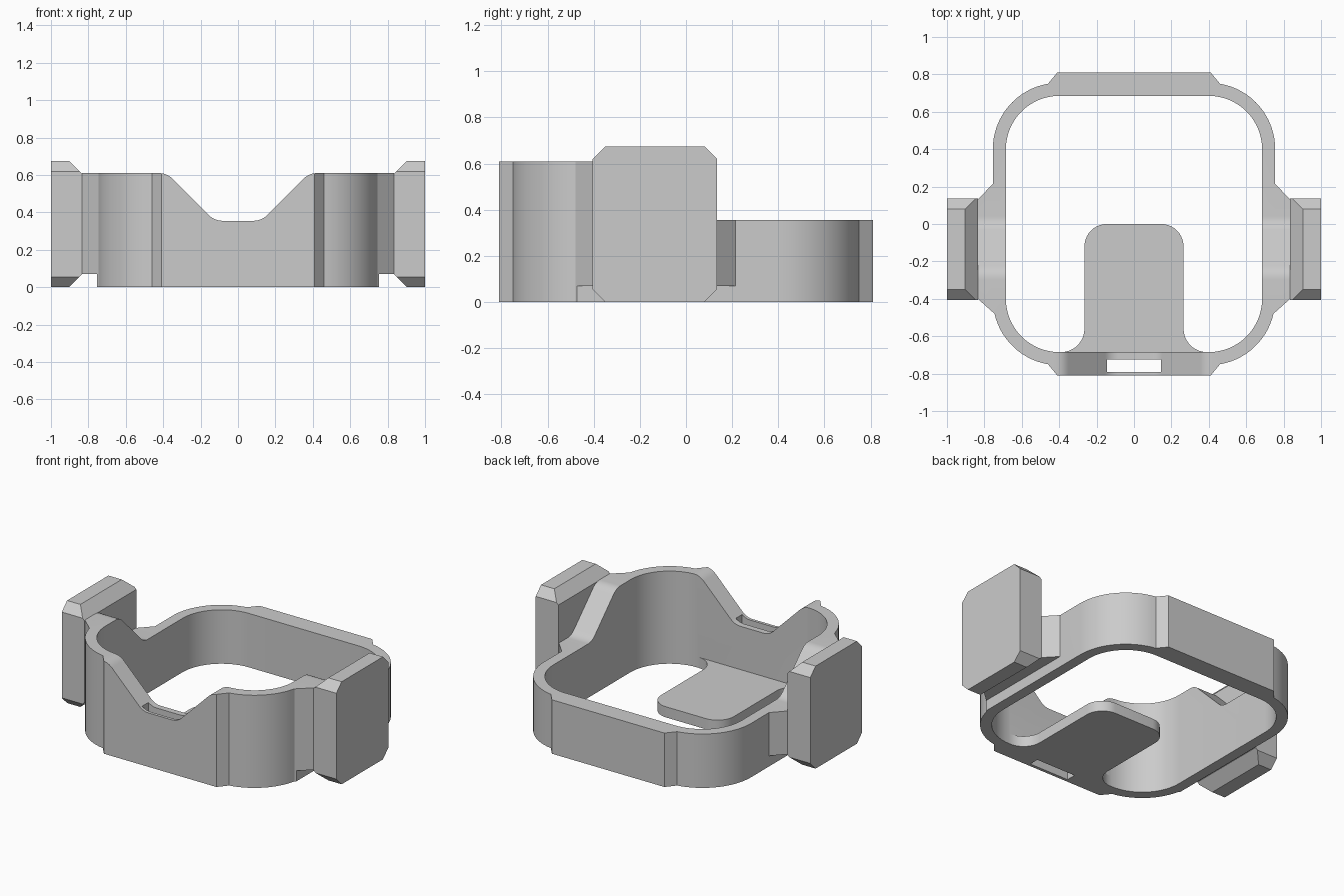
import bpy
import bmesh
from math import sin, cos, tan, radians, atan2, sqrt, pi

cube = bpy.data.objects.get("Cube")
if cube:
    bpy.data.objects.remove(cube, do_unlink=True)

grey = bpy.data.materials.new("plain_grey")
grey.use_nodes = True
COLOUR = (0.6, 0.6, 0.6, 1)
grey.diffuse_color = COLOUR
grey.node_tree.nodes["Principled BSDF"].inputs["Base Color"].default_value = COLOUR


def prism(name, points, low, high, axis="z"):
    """Extrude a 2D outline along an axis; the two other axes keep their order."""
    place = {"x": lambda a, b, t: (t, a, b),
             "y": lambda a, b, t: (a, t, b),
             "z": lambda a, b, t: (a, b, t)}[axis]
    bm = bmesh.new()
    bottom = [bm.verts.new(place(a, b, low)) for a, b in points]
    top = [bm.verts.new(place(a, b, high)) for a, b in points]
    bm.faces.new(bottom)
    bm.faces.new(top)
    for i in range(len(points)):
        j = (i + 1) % len(points)
        bm.faces.new((bottom[i], bottom[j], top[j], top[i]))
    bmesh.ops.recalc_face_normals(bm, faces=bm.faces)
    mesh = bpy.data.meshes.new(name)
    bm.to_mesh(mesh)
    bm.free()
    mesh.materials.append(grey)
    obj = bpy.data.objects.new(name, mesh)
    bpy.context.collection.objects.link(obj)
    return obj


def combine(target, tool, operation):
    """Apply an exact boolean and discard the tool."""
    mod = target.modifiers.new(operation, "BOOLEAN")
    mod.operation = operation
    mod.solver = "EXACT"
    mod.object = tool
    bpy.context.view_layer.objects.active = target
    bpy.ops.object.modifier_apply(modifier=mod.name)
    bpy.data.objects.remove(tool, do_unlink=True)


def arc(cx, cy, r, start, end, steps=16):
    angles = [radians(start + (end - start) * i / steps) for i in range(steps + 1)]
    return [(cx + r * cos(a), cy + r * sin(a)) for a in angles]


def mirrored(half):
    """Close an outline by mirroring its right half."""
    return half + [(-x, y) for x, y in reversed(half)]


def box(x0, x1, y0, y1):
    return [(x0, y0), (x1, y0), (x1, y1), (x0, y1)]


HIGH, LOW, FLOOR = 0.61, 0.355, 0.07
C, R_OUT, R_IN = 0.4, 0.355, 0.285


def slope(start, r=0.1):
    """Rounded 45 degree ramp from LOW at start up to HIGH, heading in +."""
    t = r * tan(pi / 8)
    end = start + HIGH - LOW
    return (arc(start - t, LOW + r, r, -90, -45, 6)
            + arc(end + t, HIGH - r, r, 135, 90, 6))


# Outer band with raised front and back plates and side gussets
half = ([(0.41, -0.81)]
        + arc(C, -C, R_OUT, -80.3, -13, 14)
        + [(0.835, -0.4), (0.835, 0.13), (0.755, 0.215)]
        + arc(C, C, R_OUT, 0, 80.3, 16)
        + [(0.41, 0.81)])
band = prism("band", mirrored(half), 0, HIGH)

# Rounded square opening
opening = mirrored(arc(C, -C, R_IN, -90, 0) + arc(C, C, R_IN, 0, 90))
combine(band, prism("opening_cutter", opening, -1, 1), "DIFFERENCE")

# Undercut beneath each gusset
for side in (1, -1):
    undercut = box(0.755 * side, 0.9 * side, -0.55, 0.3)
    combine(band, prism("undercut_cutter", undercut, -0.5, FLOOR), "DIFFERENCE")

# Step down from the tall front to the low back
step = [(-y, z) for y, z in slope(0.0)]
combine(band, prism("step_cutter", [(1, LOW)] + step + [(-0.36, 1), (1, 1)],
                    -1.2, 1.2, "x"), "DIFFERENCE")

# Dip in the front wall
dip = slope(0.125) + [(0.44, 1)]
combine(band, prism("dip_cutter", mirrored(dip), -1, -0.6, "y"), "DIFFERENCE")

# Floor tongue with rounded tip and filleted root
tongue_half = ([(0.39, -0.7)]
               + arc(0.39, -0.56, 0.125, 270, 180, 10)
               + arc(0.145, -0.12, 0.12, 0, 90, 10))
combine(band, prism("tongue", mirrored(tongue_half), 0, FLOOR), "UNION")

# Strap slot through the front wall
combine(band, prism("slot_cutter", box(-0.145, 0.145, -0.79, -0.725), -1, 1), "DIFFERENCE")

# Smooth the curved walls while keeping edges crisp
bpy.ops.object.select_all(action="DESELECT")
band.select_set(True)
bpy.context.view_layer.objects.active = band
bpy.ops.object.shade_smooth_by_angle(angle=radians(20))

# Chamfered side pads
TOP, CH, INNER = 0.675, 0.055, 0.068
Y0, Y1 = -0.405, 0.135
face = [(Y0 + CH, 0), (Y1 - CH, 0), (Y1, CH), (Y1, TOP - CH),
        (Y1 - CH, TOP), (Y0 + CH, TOP), (Y0, TOP - CH), (Y0, CH)]
for name, side in (("left_pad", 1), ("right_pad", -1)):
    pad = prism(name, face, 0.8 * side, 1.0 * side, "x")
    section = [(0.835, INNER), (0.835 + INNER, 0), (0.94, -0.1), (1.1, -0.1),
               (1.1, 0.8), (0.94, 0.8), (0.835 + INNER, TOP), (0.835, TOP - INNER)]
    combine(pad, prism("pad_section", [(x * side, z) for x, z in section],
                       -1, 1, "y"), "INTERSECT")
